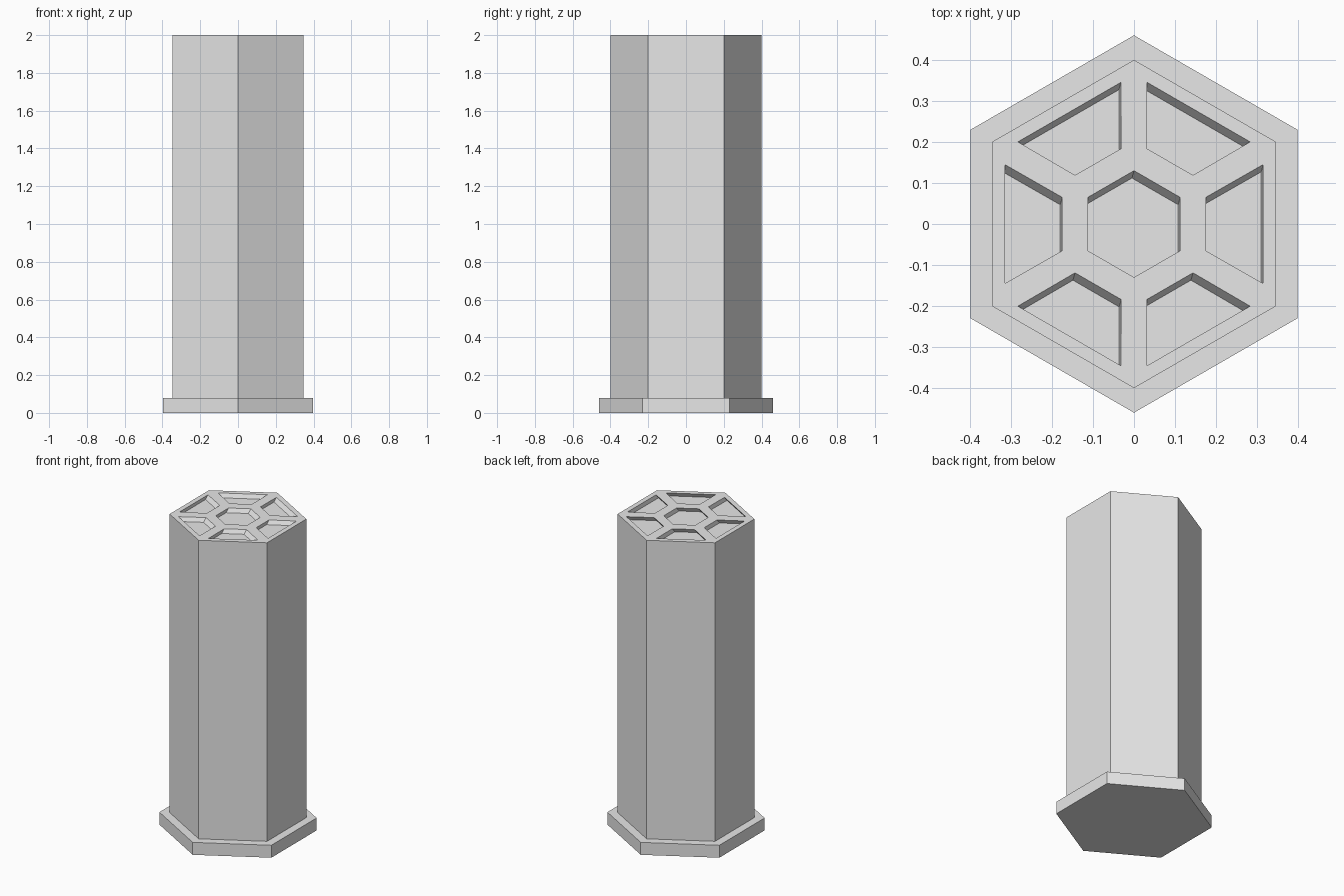
import bpy
from math import cos, sin, pi, radians
from mathutils import Matrix, Vector

default = bpy.data.objects.get("Cube")
if default:
    bpy.data.objects.remove(default, do_unlink=True)

grey = bpy.data.materials.new("plain grey")
grey.use_nodes = True
colour = (0.8, 0.8, 0.8, 1)
grey.diffuse_color = colour
grey.node_tree.nodes["Principled BSDF"].inputs["Base Color"].default_value = colour


def hexagon(radius):
    """Outline with corners at front and back."""
    return [Vector((radius * cos(pi / 2 + i * pi / 3), radius * sin(pi / 2 + i * pi / 3)))
            for i in range(6)]


def prism(name, outline, z0, z1, shift=Vector((0, 0))):
    """Extrude a counter-clockwise outline; shift moves the top sideways."""
    n = len(outline)
    verts = [(p.x, p.y, z0) for p in outline]
    verts += [(p.x + shift.x, p.y + shift.y, z1) for p in outline]
    faces = [list(reversed(range(n))), list(range(n, 2 * n))]
    faces += [[i, (i + 1) % n, n + (i + 1) % n, n + i] for i in range(n)]
    mesh = bpy.data.meshes.new(name)
    mesh.from_pydata(verts, [], faces)
    mesh.materials.append(grey)
    obj = bpy.data.objects.new(name, mesh)
    bpy.context.collection.objects.link(obj)
    return obj


# Flange and column
prism("base_flange", hexagon(0.46), 0, 0.08)
column = prism("column", hexagon(0.4), 0.08, 2)

# Pocket outlines: a central hexagon ringed by six trapezoids
trapezoid = [Vector(p) for p in ((0.175, -0.065), (0.315, -0.145), (0.315, 0.145), (0.175, 0.065))]
pockets = [hexagon(0.13)]
for i in range(6):
    turn = Matrix.Rotation(radians(60 * i), 2)
    pockets.append([turn @ p for p in trapezoid])

# Shallow pockets whose floors lean slightly off their openings
depth = 0.025
lean = Vector((0.005, 0.018))
cutters = []
for outline in pockets:
    cutter = prism("pocket_cutter", [p - lean for p in outline], 2 - depth, 2 + depth, lean * 2)
    cutter.hide_render = True
    cutters.append(cutter)
    cut = column.modifiers.new("pocket", "BOOLEAN")
    cut.operation = "DIFFERENCE"
    cut.solver = "EXACT"
    cut.object = cutter

# Bake the cuts and discard the cutters
bpy.context.view_layer.update()
evaluated = column.evaluated_get(bpy.context.evaluated_depsgraph_get())
baked = bpy.data.meshes.new_from_object(evaluated)
column.modifiers.clear()
column.data = baked
for cutter in cutters:
    bpy.data.objects.remove(cutter, do_unlink=True)
